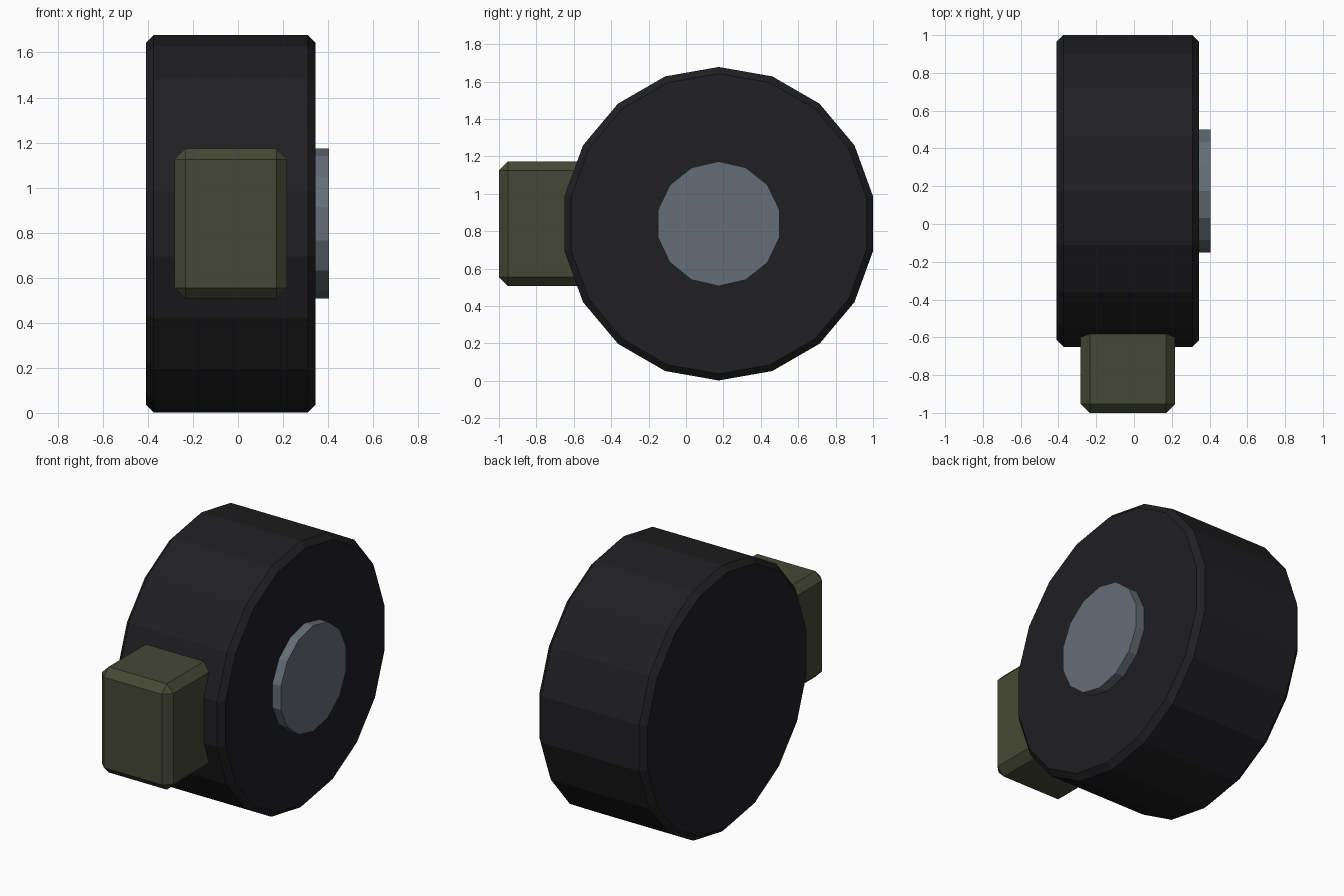
import bpy, math
from mathutils import Matrix

if "Cube" in bpy.data.objects:
    bpy.data.objects.remove(bpy.data.objects["Cube"])

CY, CZ = 0.175, 0.84   # wheel axle position
MID_X = -0.032         # middle of the tyre width


def finish(obj, name, color, bevel=0):
    obj.name = name
    mat = bpy.data.materials.new(name + "_colour")
    mat.diffuse_color = (*color, 1)
    mat.use_nodes = True
    mat.node_tree.nodes["Principled BSDF"].inputs["Base Color"].default_value = mat.diffuse_color
    obj.data.materials.append(mat)
    if bevel:
        mod = obj.modifiers.new("Bevel", 'BEVEL')
        mod.width = bevel
        mod.segments = 1
        mod.limit_method = 'ANGLE'
        mod.angle_limit = math.radians(40)


def disc(name, sides, radius, x0, x1, color, bevel=0):
    # Cylinder along x with one corner pointing straight up
    bpy.ops.mesh.primitive_cylinder_add(vertices=sides, radius=radius, depth=x1 - x0)
    obj = bpy.context.object
    obj.data.transform(Matrix.Rotation(math.pi / 2, 4, 'Y'))
    top = max(obj.data.vertices, key=lambda v: v.co.z).co
    obj.data.transform(Matrix.Rotation(math.atan2(top.y, top.z), 4, 'X'))
    obj.location = ((x0 + x1) / 2, CY, CZ)
    finish(obj, name, color, bevel)


# Tyre with chamfered rims
disc("tyre", 18, 0.838, -0.409, 0.345, (0.014, 0.014, 0.016), 0.035)

# Hub cap on the outer side
disc("hub_cap", 14, 0.333, 0.24, 0.404, (0.13, 0.155, 0.18))

# Chamfered mounting block in front of the tyre
bpy.ops.mesh.primitive_cube_add(size=1, location=(MID_X, -0.75, CZ))
block = bpy.context.object
block.data.transform(Matrix.Diagonal((0.5, 0.5, 0.666, 1)))
finish(block, "mounting_block", (0.06, 0.065, 0.035), 0.048)
